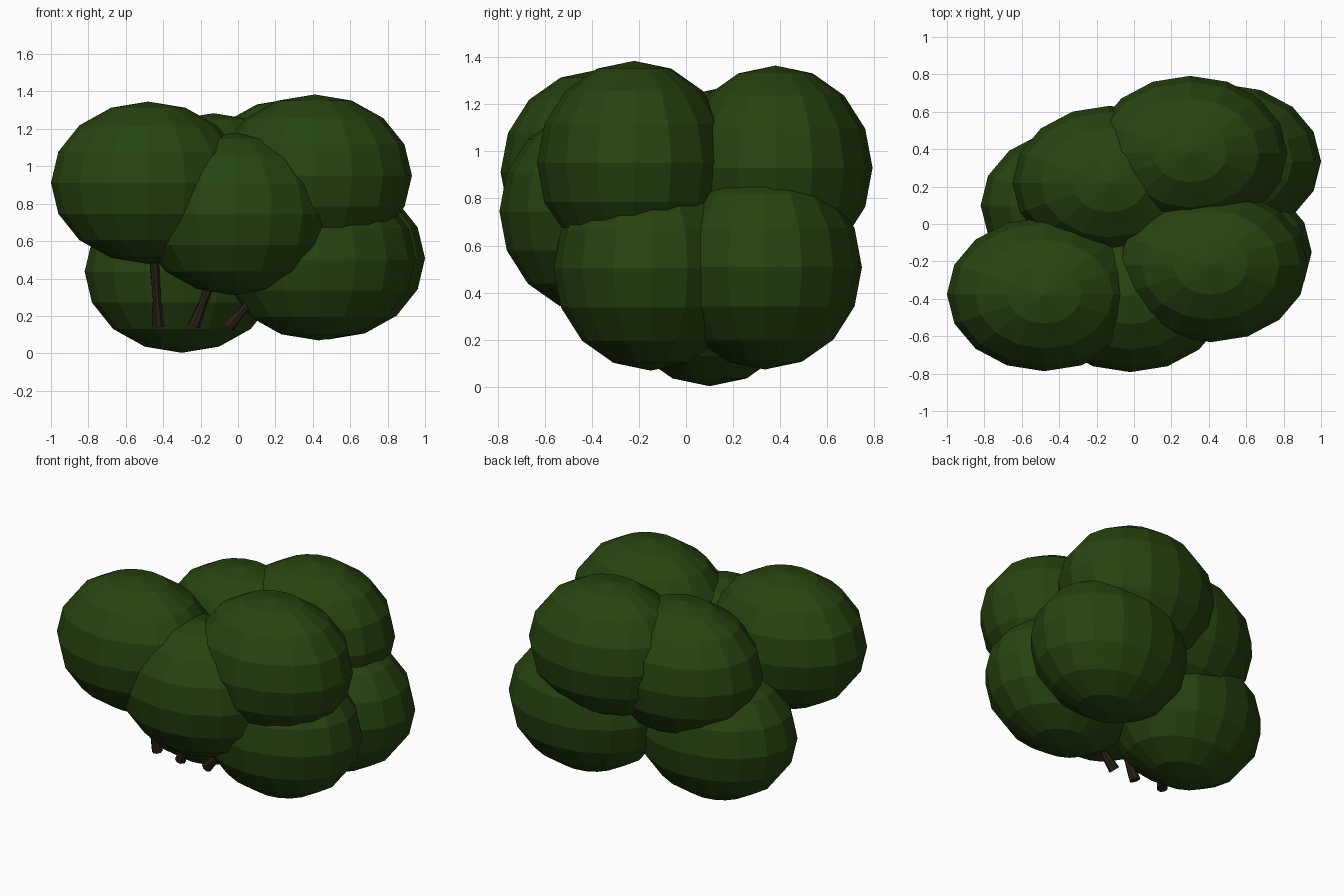
import bpy
from mathutils import Vector

if "Cube" in bpy.data.objects:
    bpy.data.objects.remove(bpy.data.objects["Cube"])


def material(name, rgb):
    m = bpy.data.materials.new(name)
    m.diffuse_color = (*rgb, 1)
    m.use_nodes = True
    m.node_tree.nodes["Principled BSDF"].inputs["Base Color"].default_value = m.diffuse_color
    return m


leaf = material("dark leaf green", (0.019, 0.056, 0.005))
bark = material("dark bark brown", (0.024, 0.015, 0.008))

# Leaf clumps: identical faceted ellipsoids
clumps = {
    "clump_upper_left": (-0.48, -0.375, 0.912),
    "clump_upper_right": (0.41, -0.22, 0.95),
    "clump_front": (-0.02, -0.38, 0.745),
    "clump_lower_right_front": (0.43, -0.15, 0.503),
    "clump_lower_right_back": (0.48, 0.335, 0.508),
    "clump_lower_left": (-0.30, 0.10, 0.437),
    "clump_upper_back": (0.30, 0.38, 0.93),
    "clump_back_left": (-0.13, 0.22, 0.85),
}
for name, loc in clumps.items():
    bpy.ops.mesh.primitive_uv_sphere_add(segments=16, ring_count=8, radius=1, location=loc)
    ob = bpy.context.object
    ob.name = name
    ob.scale = (0.52, 0.412, 0.434)
    ob.data.materials.append(leaf)


# Twigs: tapered stems with a thicker foot
def stem(name, a, b, r_a, r_b):
    a, b = Vector(a), Vector(b)
    d = b - a
    bpy.ops.mesh.primitive_cone_add(vertices=8, radius1=r_a, radius2=r_b,
                                    depth=d.length, location=(a + b) / 2)
    ob = bpy.context.object
    ob.name = name
    ob.rotation_euler = d.to_track_quat('Z', 'Y').to_euler()
    ob.data.materials.append(bark)


twigs = [
    ((-0.425, -0.24, 0.145), (-0.455, -0.33, 0.62)),
    ((-0.235, -0.27, 0.145), (-0.08, -0.30, 0.55)),
    ((-0.055, -0.25, 0.14), (0.22, -0.25, 0.45)),
]
for i, (foot, tip) in enumerate(twigs, 1):
    knee = Vector(foot).lerp(Vector(tip), 0.26)
    stem(f"twig_foot_{i}", foot, knee, 0.034, 0.024)
    stem(f"twig_{i}", knee, tip, 0.022, 0.028)
